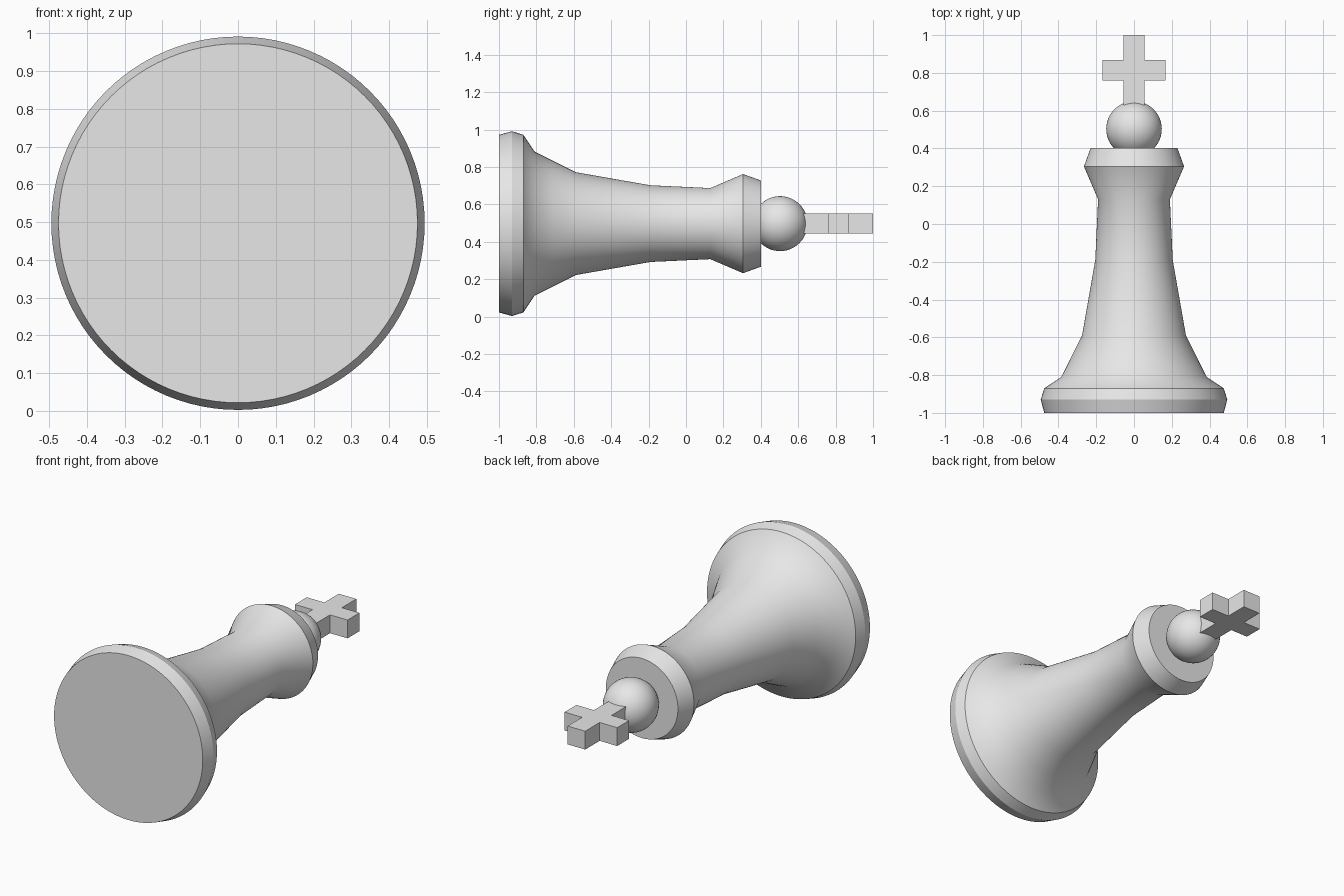
import bpy, bmesh, math
from mathutils import Matrix, Vector

if "Cube" in bpy.data.objects:
    bpy.data.objects.remove(bpy.data.objects["Cube"])

AXIS_Z = 0.497   # height of the lying piece's axis
SEGMENTS = 96

grey = bpy.data.materials.new("plain_grey")
grey.use_nodes = True
grey.diffuse_color = (0.8, 0.8, 0.8, 1)
grey.node_tree.nodes["Principled BSDF"].inputs["Base Color"].default_value = (0.8, 0.8, 0.8, 1)


def finish(bm, name):
    bmesh.ops.recalc_face_normals(bm, faces=bm.faces[:])
    mesh = bpy.data.meshes.new(name)
    bm.to_mesh(mesh)
    bm.free()
    mesh.materials.append(grey)
    obj = bpy.data.objects.new(name, mesh)
    obj.location.z = AXIS_Z
    bpy.context.collection.objects.link(obj)
    return obj


def lathe(name, profile):
    """Turn (y, radius, sharp) points round the y axis and cap both ends."""
    bm = bmesh.new()
    rings = []
    for y, r, sharp in profile:
        angles = [math.tau * i / SEGMENTS for i in range(SEGMENTS)]
        rings.append([bm.verts.new((r * math.sin(a), y, r * math.cos(a))) for a in angles])
    for low, high in zip(rings, rings[1:]):
        for i in range(SEGMENTS):
            j = (i + 1) % SEGMENTS
            bm.faces.new((low[i], low[j], high[j], high[i])).smooth = True
    for ring in (rings[0], rings[-1]):
        bm.faces.new(ring)
    for ring, point in zip(rings, profile):
        for i in range(SEGMENTS):
            bm.edges.get((ring[i], ring[i - 1])).smooth = not point[2]
    return finish(bm, name)


# Round foot with bevelled rim and flared shoulder
lathe("base", [(-1, 0.475, True), (-0.93, 0.494, True), (-0.87, 0.475, True),
               (-0.81, 0.385, False), (-0.705, 0.333, True)])

# Tapering shaft with flared collar
lathe("body", [(-0.705, 0.333, True), (-0.59, 0.275, False), (-0.19, 0.205, False),
               (0.13, 0.19, False), (0.305, 0.265, True), (0.402, 0.23, True)])

# Ball on the collar
bm = bmesh.new()
place = Matrix.Translation((0, 0.503, 0)) @ Matrix.Rotation(math.pi / 2, 4, "X")
bmesh.ops.create_uvsphere(bm, u_segments=48, v_segments=24, radius=0.147, matrix=place)
for face in bm.faces:
    face.smooth = True
finish(bm, "ball")

# Cross finial: one outline, extruded
half, arm = 0.056, 0.168
right_side = [(half, 0.6), (half, 0.76), (arm, 0.76), (arm, 0.868), (half, 0.868), (half, 1)]
outline = right_side + [(-x, y) for x, y in reversed(right_side)]
bm = bmesh.new()
face = bm.faces.new([bm.verts.new((x, y, -0.053)) for x, y in outline])
extruded = bmesh.ops.extrude_face_region(bm, geom=[face])
top = [v for v in extruded["geom"] if isinstance(v, bmesh.types.BMVert)]
bmesh.ops.translate(bm, verts=top, vec=Vector((0, 0, 0.106)))
finish(bm, "cross")
